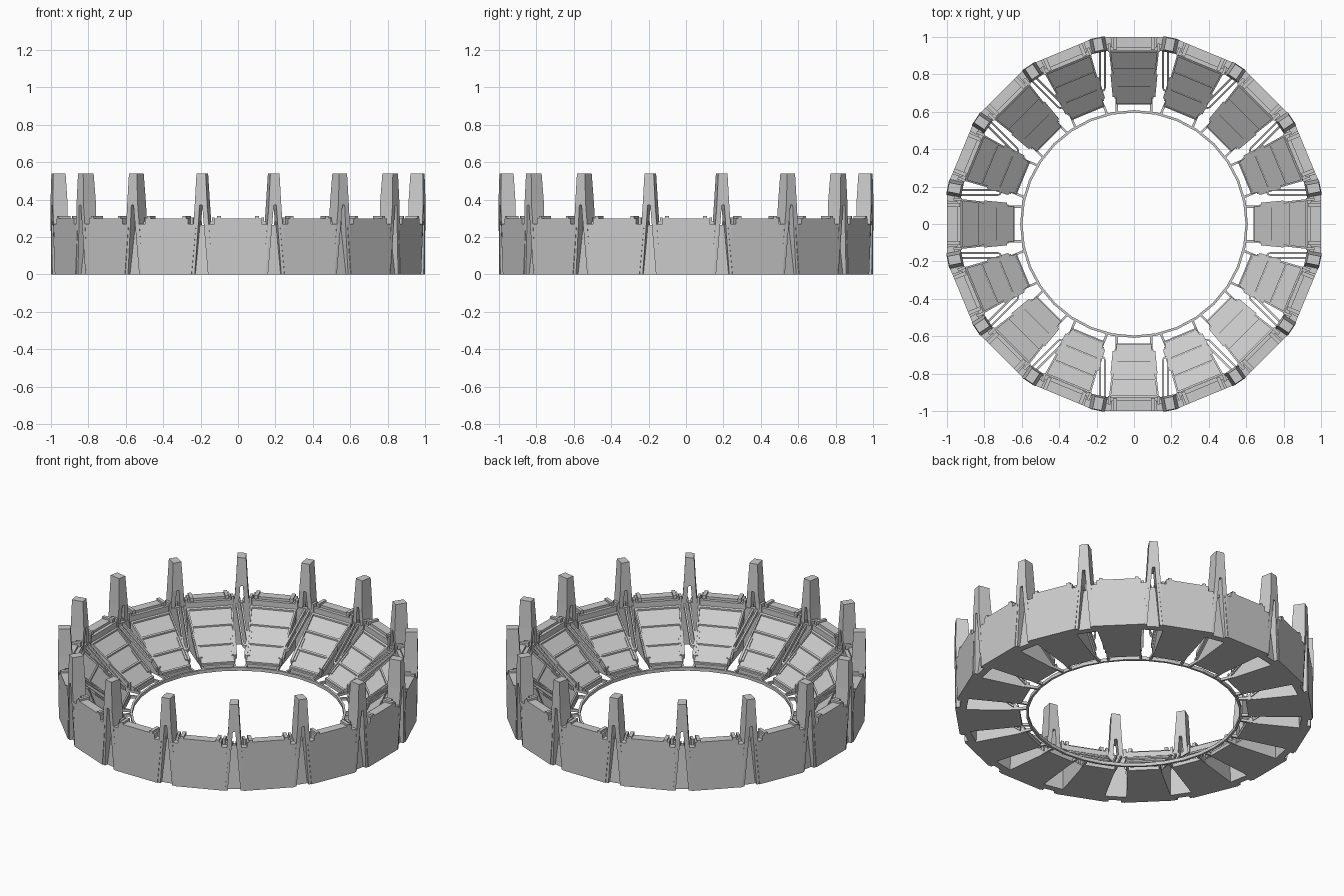
import bpy, bmesh
from math import cos, sin, pi, radians

if "Cube" in bpy.data.objects:
    bpy.data.objects.remove(bpy.data.objects["Cube"])

N = 16
STEP = 2 * pi / N


def loft(bm, a, b, ang):
    """Closed solid between two matching outlines of (radial, tangent, z) points."""
    def put(p):
        r, t, z = p
        return bm.verts.new((r * cos(ang) - t * sin(ang), r * sin(ang) + t * cos(ang), z))
    va, vb = [put(p) for p in a], [put(p) for p in b]
    n = len(va)
    bm.faces.new(va)
    bm.faces.new(vb[::-1])
    for i in range(n):
        j = (i + 1) % n
        bm.faces.new((va[j], va[i], vb[i], vb[j]))


def box(bm, r0, r1, t0, t1, z0, z1, ang):
    ring = [(r0, t0), (r1, t0), (r1, t1), (r0, t1)]
    loft(bm, [(r, t, z0) for r, t in ring], [(r, t, z1) for r, t in ring], ang)


def part(name, build, corner=False):
    """Repeat a part around the ring, on the sides or on the corners."""
    bm = bmesh.new()
    for k in range(N):
        build(bm, (k + (0.5 if corner else 0)) * STEP, k)
    bmesh.ops.recalc_face_normals(bm, faces=bm.faces)
    me = bpy.data.meshes.new(name)
    bm.to_mesh(me)
    bm.free()
    ob = bpy.data.objects.new(name, me)
    bpy.context.collection.objects.link(ob)


def slope(r):
    return 0.02 + (r - 0.64) * 0.79


def half(r):
    return 0.092 + (r - 0.64) * 0.11


# outer wall: tapered panel, notched at its upper corners
def wall(bm, a, k):
    o = [(-.145, 0), (.145, 0), (.172, .27), (.125, .27), (.125, .30),
         (-.125, .30), (-.125, .27), (-.172, .27)]
    loft(bm, [(1.0, t, z) for t, z in o], [(.945, t * .96, z) for t, z in o], a)


# solid sloped seating wedge with a flat floor
def seating(bm, a, k):
    prof = [(.64, 0), (.95, 0), (.95, .265), (.92, slope(.92)), (.64, slope(.64))]
    loft(bm, [(r, -half(r), z) for r, z in prof], [(r, half(r), z) for r, z in prof], a)


# bar lying on the slope between two radii
def slope_bar(bm, a, r0, r1, ta, tb, lo, hi):
    def sec(r, t0, t1):
        return [(r, t0, slope(r) + lo), (r, t1, slope(r) + lo),
                (r, t1, slope(r) + hi), (r, t0, slope(r) + hi)]
    loft(bm, sec(r0, *ta), sec(r1, *tb), a)


# cross ribs dividing the seating into three tiers
def tier_ribs(bm, a, k):
    for r in (.645, .735, .83, .915):
        w = half(r) + .004
        slope_bar(bm, a, r, r + .008, (-w, w), (-w, w), -.005, .009)


# beams down both edges of the seating, running on to the inner hoop
def edge_beams(bm, a, k):
    for s in (-1, 1):
        h0, h1 = half(.66), half(.92)
        slope_bar(bm, a, .67, .92, (s * h0, s * (h0 + .01)), (s * h1, s * (h1 + .01)), -.03, .013)
        slope_bar(bm, a, .68, .80, (s * (h0 - .012), s * (h0 + .02)),
                  (s * (half(.8) - .012), s * (half(.8) + .016)), -.02, .006)
        box(bm, .6, .70, s * .086, s * .098, .002, .018, a)


# parapet rail behind the wall with end clips
def parapet(bm, a, k):
    box(bm, .925, .95, -.125, .125, .24, .285, a)
    for s in (-1, 1):
        box(bm, .93, 1.0, s * .092, s * .112, .29, .312, a)
        box(bm, .92, .965, s * .125, s * .14, .25, .305, a)
        box(bm, .935, .96, s * .14, s * .18, .265, .283, a)


# recessed wall closing each corner
def corner_wall(bm, a, k):
    lo = [(.945, -.07, 0), (.985, -.05, 0), (.985, .05, 0), (.945, .07, 0)]
    hi = [(.935, -.05, .265), (.965, -.04, .265), (.965, .04, .265), (.935, .05, .265)]
    loft(bm, lo, hi, a)


# forked pylon: tall head on two splayed legs
def pylon(bm, a, k):
    def sec(r0, r1, t0, t1, z):
        return [(r0, t0, z), (r1, t0, z), (r1, t1, z), (r0, t1, z)]
    loft(bm, sec(.935, 1.016, -.034, .034, .37), sec(.945, 1.012, -.025, .025, .54), a)
    for s in (-1, 1):
        loft(bm, sec(.95, 1.005, s * .036, s * .062, 0),
             sec(.935, 1.016, s * .007, s * .034, .37), a)


# hairpin rail beside the aisle, leaning alternately left and right
def hairpin(bm, a, k):
    s = 1 if k % 2 == 0 else -1
    w, b, L = .019, .010, .19

    def arc(rad):
        return [(L + rad * cos(q), rad * sin(q)) for q in
                (radians(90 - 30 * i) for i in range(7))]
    o = [(0, w)] + arc(w) + [(0, -w), (0, -w + b)] + arc(w - b)[::-1] + [(0, w - b)]
    pts = [(.935 - d, t + s * (-.014 + d * .2)) for d, t in o]
    loft(bm, [(r, t, slope(r) - .012) for r, t in pts],
         [(r, t, slope(r) + .008) for r, t in pts], a)


# thin hoop round the opening, two straight pieces per side
def hoop(bm, a, k):
    for i in (0, 1):
        c, h = a + (i - .5) * STEP / 2, STEP / 4
        def end(s):
            return [(r * cos(h), s * r * sin(h), z) for r, z in
                    ((.596, 0), (.609, 0), (.609, .02), (.596, .02))]
        loft(bm, end(-1), end(1), c)


part("outer_wall", wall)
part("seating_wedge", seating)
part("tier_ribs", tier_ribs)
part("edge_beams", edge_beams)
part("parapet_rail", parapet)
part("corner_wall", corner_wall, True)
part("forked_pylon", pylon, True)
part("hairpin_rail", hairpin, True)
part("inner_hoop", hoop)
